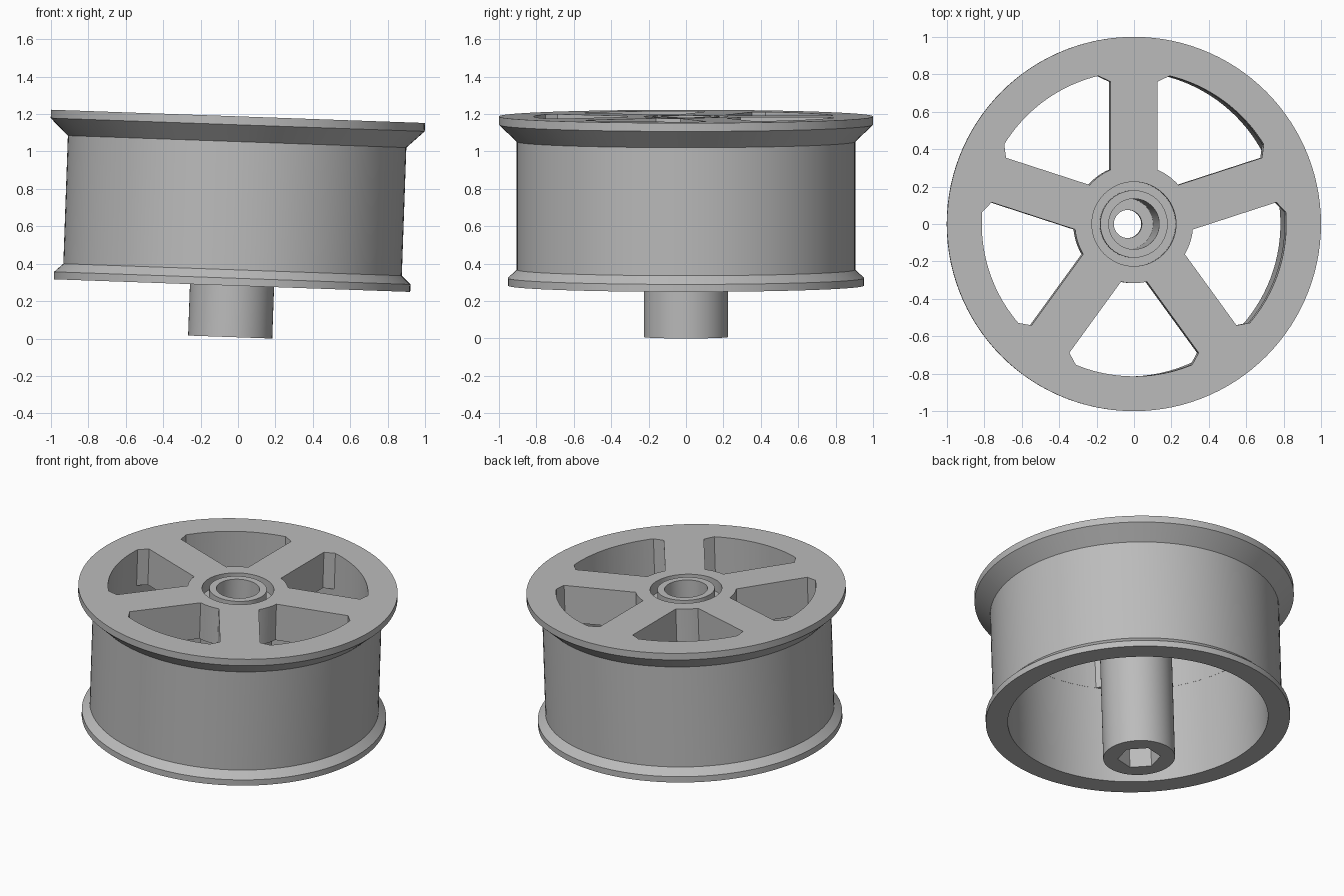
import bpy, bmesh
from math import sin, cos, pi, radians, atan2, hypot
from mathutils import Matrix

cube = bpy.data.objects.get("Cube")
if cube:
    bpy.data.objects.remove(cube, do_unlink=True)

grey = bpy.data.materials.new("light grey")
grey.use_nodes = True
grey.diffuse_color = (0.5, 0.5, 0.5, 1)
grey.node_tree.nodes["Principled BSDF"].inputs["Base Color"].default_value = (0.5, 0.5, 0.5, 1)

SEGMENTS = 120
TOP = 1.18       # height of the face plate along the axle
PLATE = 0.93     # underside of the spokes
RIM_IN = 0.815   # inside of the barrel
HUB = 0.225


def make_object(name, bm):
    bmesh.ops.recalc_face_normals(bm, faces=bm.faces)
    mesh = bpy.data.meshes.new(name)
    bm.to_mesh(mesh)
    bm.free()
    mesh.materials.append(grey)
    obj = bpy.data.objects.new(name, mesh)
    bpy.context.collection.objects.link(obj)
    return obj


def lathe(name, profile):
    """Turn a closed (radius, height) outline around the axle."""
    bm = bmesh.new()
    rings = []
    for i in range(SEGMENTS):
        a = 2 * pi * i / SEGMENTS
        rings.append([bm.verts.new((r * cos(a), r * sin(a), z)) for r, z in profile])
    n = len(profile)
    for i in range(SEGMENTS):
        here, there = rings[i], rings[(i + 1) % SEGMENTS]
        for j in range(n):
            k = (j + 1) % n
            bm.faces.new((here[j], there[j], there[k], here[k]))
    return make_object(name, bm)


def prism(bm, outline, low, high, turn=0):
    """Extrude a flat outline upward from low to high."""
    verts = [bm.verts.new((x, y, low)) for x, y in outline]
    face = bm.faces.new(verts)
    grown = bmesh.ops.extrude_face_region(bm, geom=[face])["geom"]
    new = [v for v in grown if isinstance(v, bmesh.types.BMVert)]
    bmesh.ops.translate(bm, vec=(0, 0, high - low), verts=new)
    bmesh.ops.rotate(bm, matrix=Matrix.Rotation(turn, 3, "Z"), verts=verts + new)


def arc(radius, start, end, steps):
    angles = [start + (end - start) * i / steps for i in range(steps + 1)]
    return [(radius * cos(a), radius * sin(a)) for a in angles]


def cut(target, cutter):
    mod = target.modifiers.new("cut", "BOOLEAN")
    mod.operation = "DIFFERENCE"
    mod.solver = "EXACT"
    mod.object = cutter
    bpy.context.view_layer.objects.active = target
    bpy.ops.object.modifier_apply(modifier=mod.name)
    bpy.data.objects.remove(cutter, do_unlink=True)


# Wheel body: flanged barrel, face plate and stepped hub in one outline
wheel = lathe("wheel", [
    (0.953, 0.275), (0.953, 0.315), (0.905, 0.36), (0.905, 1.045),
    (1.0, 1.135), (1.0, TOP),
    (HUB, TOP), (HUB, 1.1), (0.18, 1.1), (0.18, TOP),      # groove round the bearing seat
    (0.135, TOP), (0.135, 0.25), (0.075, 0.25), (0.075, 0),  # stepped bore
    (HUB, 0), (HUB, PLATE), (RIM_IN, PLATE), (RIM_IN, 0.275),
])

# Five windows between the spokes, each centred on the +x direction then turned
half = pi / 5


def mirrored_angle(across, along):
    return half - atan2(across, along)


inner_a = mirrored_angle(0.125, 0.29)
outer_a = mirrored_angle(0.19, 0.79)
corner_a, corner_r = mirrored_angle(0.125, 0.76), hypot(0.125, 0.76)
outline = arc(RIM_IN - 0.001, -outer_a, outer_a, 20)
outline.append((corner_r * cos(corner_a), corner_r * sin(corner_a)))
outline += arc(0.316, inner_a, -inner_a, 6)
outline.append((corner_r * cos(corner_a), -corner_r * sin(corner_a)))
bm = bmesh.new()
for i in range(5):
    prism(bm, outline, PLATE - 0.05, TOP + 0.1, radians(54 + 72 * i))
cut(wheel, make_object("window_cutter", bm))

# Hexagonal socket in the bottom of the hub
bm = bmesh.new()
prism(bm, arc(0.135, 0, 5 * pi / 3, 5), -0.1, 0.15, radians(15))
cut(wheel, make_object("socket_cutter", bm))

# Smooth the round walls, keep the edges crisp
bpy.ops.object.select_all(action="DESELECT")
wheel.select_set(True)
bpy.context.view_layer.objects.active = wheel
bpy.ops.object.shade_smooth_by_angle(angle=radians(25))

# The whole wheel leans slightly toward +x
lean = radians(2.03)
wheel.rotation_euler = (0, lean, 0)
wheel.location = (-TOP * sin(lean), 0, HUB * sin(lean))
